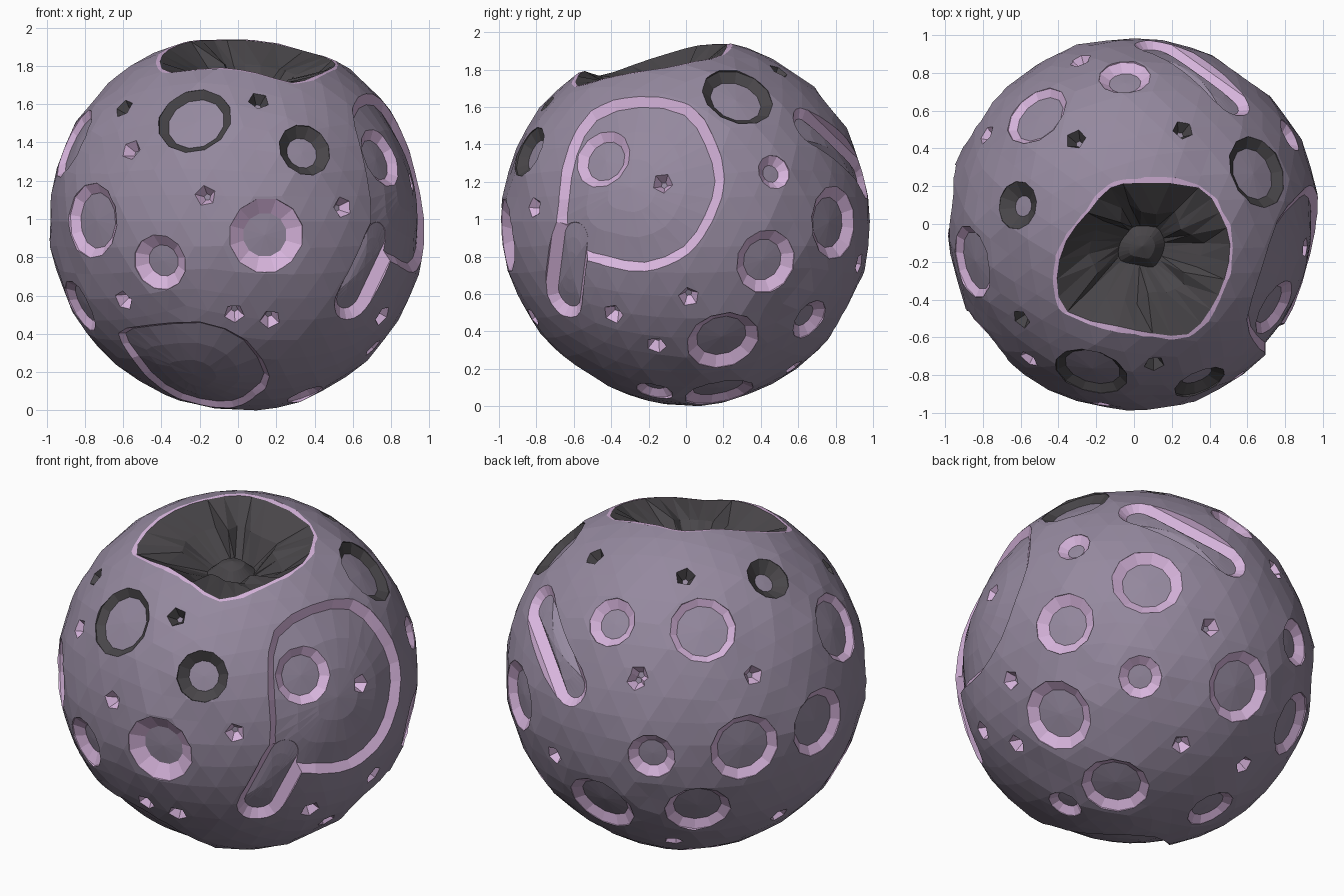
import bpy, bmesh, math, random
from mathutils import Vector, noise

if "Cube" in bpy.data.objects:
    bpy.data.objects.remove(bpy.data.objects["Cube"])

random.seed(4)
R = 0.985
BODY, RIM, DARK = 0, 1, 2

mats = []
for name, col in (("dusty_purple", (0.30, 0.25, 0.345)), ("pale_pink_rim", (0.68, 0.46, 0.72)),
                  ("charcoal", (0.065, 0.06, 0.066))):
    m = bpy.data.materials.new(name)
    m.diffuse_color = (*col, 1)
    m.use_nodes = True
    m.node_tree.nodes["Principled BSDF"].inputs["Base Color"].default_value = m.diffuse_color
    mats.append(m)


# viewing frames used to place craters: (right, up, toward viewer)
def frame(az, el):
    a, e = math.radians(az), math.radians(el)
    c = Vector((math.cos(a) * math.cos(e), math.sin(a) * math.cos(e), math.sin(e)))
    r = Vector((-math.sin(a), math.cos(a), 0))
    return r, c.cross(r), c


VIEWS = {"F": frame(-90, 0), "R": frame(0, 0), "T": frame(-90, 90),
         "BL": frame(125, 25), "BR": frame(50, -28)}


def place(view, u, v):
    r, up, c = VIEWS[view]
    if view in ("F", "R"):
        v -= R
    return (r * u + up * v + c * math.sqrt(max(0.003, R * R - u * u - v * v))).normalized()


def toward(points, mid, k):
    return [mid.lerp(p, k).normalized() for p in points]


# closed cutter made of stacked rings: (directions, radius, material of band below)
def stack(bm, rings, mid, mid_radius, mid_mat):
    first = rings[0][0]
    n = len(first)
    turn = sum((first[i - 1].cross(first[i]) for i in range(n)), Vector((0, 0, 0))).dot(mid)
    loops = [[bm.verts.new(p * rad) for p in (pts if turn > 0 else pts[::-1])] for pts, rad, _ in rings]
    cap, tip = bm.verts.new(mid * (R + 0.3)), bm.verts.new(mid * mid_radius)
    for i in range(n):
        j = (i + 1) % n
        bm.faces.new((loops[0][i], loops[0][j], cap))
        for a, b, ring in zip(loops, loops[1:], rings):
            for tri in ((b[i], b[j], a[j]), (b[i], a[j], a[i])):
                bm.faces.new(tri).material_index = ring[2]
        bm.faces.new((loops[-1][j], loops[-1][i], tip)).material_index = mid_mat


def disc(n, r, sides, turn=0.0):
    t = n.orthogonal().normalized()
    s = n.cross(t)
    return [(n * math.sqrt(1 - r * r) + (t * math.cos(a) + s * math.sin(a)) * r).normalized()
            for a in (turn + i * 2 * math.pi / sides for i in range(sides))]


def round_crater(bm, n, r, inner, mat, drop=0.0):
    tiny = r < 0.08
    sides, turn = (5, random.random() * 6) if tiny else (12, 0)
    depth = 0.06 if tiny else 0.6 * (r - inner) + 0.012
    top = R - drop
    out = disc(n, r, sides, turn)
    stack(bm, [(out, top + 0.15, mat), (out, top, mat), (disc(n, inner, sides, turn), top - depth, BODY)],
          n, top - depth, BODY)


# wide shallow basin with a curved floor
def basin(bm, out, inn, depth):
    mid = sum(out, Vector((0, 0, 0))).normalized()
    f = R - depth
    stack(bm, [(out, R + 0.15, RIM), (out, R, RIM), (inn, f, BODY),
               (toward(inn, mid, 0.66), f, BODY), (toward(inn, mid, 0.33), f, BODY)], mid, f, BODY)


def capsule(a, b, r, n=8):
    mid = (a + b).normalized()
    ax = (b - a).normalized()
    side = mid.cross(ax)
    pts = []
    for c, s in ((b, 1), (a, -1)):
        for i in range(n + 1):
            t = -math.pi / 2 + math.pi * i / n
            pts.append((c + (ax * math.cos(t) + side * math.sin(t)) * r * s).normalized())
    return pts


def smooth_outline(view, pts, per=2):
    p = [place(view, *q) for q in pts]
    n, out = len(p), []
    for i in range(n):
        a, b, c, d = p[i - 1], p[i], p[(i + 1) % n], p[(i + 2) % n]
        for k in range(per):
            t = k / per
            out.append((b + 0.5 * t * (c - a + t * (2 * a - 5 * b + 4 * c - d + t * (3 * (b - c) + d - a)))).normalized())
    return out


def shrink(out, w):
    mid = sum(out, Vector((0, 0, 0))).normalized()
    return [p.lerp(mid, w / (p - mid).length).normalized() for p in out]


# crater table: view, u, v, radius, floor radius, wall colour, drop
CRATERS = [
    ("F", -.23, 1.52, .20, .16, DARK), ("F", .35, 1.36, .145, .09, DARK), ("F", .15, .91, .20, .125, RIM),
    ("F", -.41, .77, .15, .09, RIM), ("F", -.77, .99, .20, .155, RIM), ("F", -.87, 1.40, .20, .165, RIM),
    ("F", -.83, .54, .15, .11, RIM), ("F", .35, .08, .10, .06, RIM),
    ("R", .28, 1.66, .20, .15, DARK), ("R", .47, 1.25, .095, .05, RIM), ("R", .80, .98, .20, .145, RIM),
    ("R", .43, .77, .175, .12, RIM), ("R", .20, .34, .20, .145, RIM), ("R", .66, .46, .12, .07, RIM),
    ("R", .18, .06, .19, .145, RIM), ("R", -.47, 1.34, .175, .125, RIM, .045),
    ("T", -.52, .58, .185, .15, RIM), ("T", -.05, .78, .14, .09, RIM), ("T", -.62, .10, .13, .06, DARK),
    ("BL", -.19, -.475, .135, .085, RIM), ("BL", .324, -.43, .20, .155, RIM), ("BL", .73, -.29, .20, .155, RIM),
    ("BR", .58, -.12, .20, .15, RIM), ("BL", .065, -.77, .185, .14, RIM), ("BR", .42, -.78, .14, .10, RIM)]
PITS = [("F", -.60, 1.58, DARK), ("F", -.56, 1.36, RIM), ("F", -.17, 1.12, RIM), ("F", .11, 1.62, DARK),
        ("F", .55, 1.06, RIM), ("F", -.60, .57, RIM), ("F", -.02, .50, RIM), ("F", .17, .47, RIM),
        ("R", -.39, .49, RIM), ("R", .015, .58, RIM), ("R", -.16, .32, RIM), ("R", .93, .76, RIM),
        ("T", -.31, .45, DARK), ("T", .26, .50, DARK), ("T", -.28, .88, RIM), ("BL", -.26, -.03, RIM),
        ("BL", .37, -.03, RIM), ("BL", .51, -.80, RIM), ("BR", .26, -.44, RIM), ("BR", .605, -.545, RIM)]


def make_object(name, bm):
    me = bpy.data.meshes.new(name)
    bm.to_mesh(me)
    bm.free()
    for m in mats:
        me.materials.append(m)
    ob = bpy.data.objects.new(name, me)
    bpy.context.collection.objects.link(ob)
    return ob


# faceted body with raised lips around the round craters
bm = bmesh.new()
bmesh.ops.create_icosphere(bm, subdivisions=4, radius=1)
bmesh.ops.recalc_face_normals(bm, faces=bm.faces)
lips = [(place(*c[:3]), c[3]) for c in CRATERS if len(c) == 6]
for v in bm.verts:
    d = v.co.normalized()
    h = 0.007 * noise.noise(d * 5)
    for n, r in lips:
        h += 0.014 * max(0, 1 - abs((d - n).length - r) / 0.1)
    v.co = d * (R - 0.002 + min(h, 0.02))
moon = make_object("cratered_moon", bm)

# wide basins: right side, low front, long back trench
big = bmesh.new()
right = smooth_outline("R", [(-.69, .92), (-.69, 1.1), (-.64, 1.37), (-.51, 1.58), (-.25, 1.66), (.02, 1.61),
                             (.15, 1.43), (.21, 1.21), (.15, 1.0), (.02, .81), (-.22, .71), (-.46, .75), (-.60, .80)])
basin(big, right, shrink(right, .05), .045)
low = smooth_outline("F", [(-.63, .40), (-.5, .44), (-.2, .46), (.05, .36), (.17, .17), (.1, .07),
                           (-.02, .01), (-.2, .02), (-.4, .1), (-.56, .27)])
basin(big, low, shrink(low, .03), .035)
a, b = place("T", .52, .66), Vector((.11, .94, .23)).normalized()
basin(big, capsule(a, b, .125), capsule(a, b, .075), .045)

# deep top crater: pale lip, jagged dark wall, domed floor
top = smooth_outline("T", [(.03, .25), (.36, .22), (.48, .08), (.54, -.1), (.51, -.3), (.43, -.47), (.3, -.61),
                           (.1, -.61), (-.1, -.57), (-.38, -.48), (-.44, -.3), (-.39, -.08), (-.27, .08), (-.14, .22)])
mid = place("T", .06, -.16)
lip = shrink(top, .032)
wall = [mid.lerp(p, random.uniform(.55, .85)).normalized() for p in lip]
stack(big, [(top, R + .15, RIM), (top, R, RIM), (lip, R - .012, DARK), (wall, R - .16, DARK),
            (toward(lip, mid, .38), R - .32, DARK), (toward(lip, mid, .2), R - .275, DARK)], mid, R - .26, DARK)

# tail joining the right basin
tail = bmesh.new()
a, b = place("R", -.66, .58), place("R", -.62, .90)
basin(tail, capsule(a, b, .135), capsule(a, b, .085), .05)

# round craters and small pits
small = bmesh.new()
for c in CRATERS:
    round_crater(small, place(*c[:3]), *c[3:])
for view, u, v, mat in PITS:
    round_crater(small, place(view, u, v), .06, .02, mat)
round_crater(small, place("R", -.13, 1.2), .06, .02, RIM, .045)

bpy.context.view_layer.objects.active = moon
for name, cbm in (("basin_cutter", big), ("tail_cutter", tail), ("crater_cutter", small)):
    cut = make_object(name, cbm)
    cut.hide_render = True
    mod = moon.modifiers.new(name, 'BOOLEAN')
    mod.operation, mod.solver, mod.object = 'DIFFERENCE', 'EXACT', cut
    mod.use_self = True
    bpy.ops.object.modifier_apply(modifier=mod.name)
    bpy.data.objects.remove(cut)

# stand on the ground
low_z = min((v.co.z for v in moon.data.vertices), default=0)
for v in moon.data.vertices:
    v.co.z -= low_z
